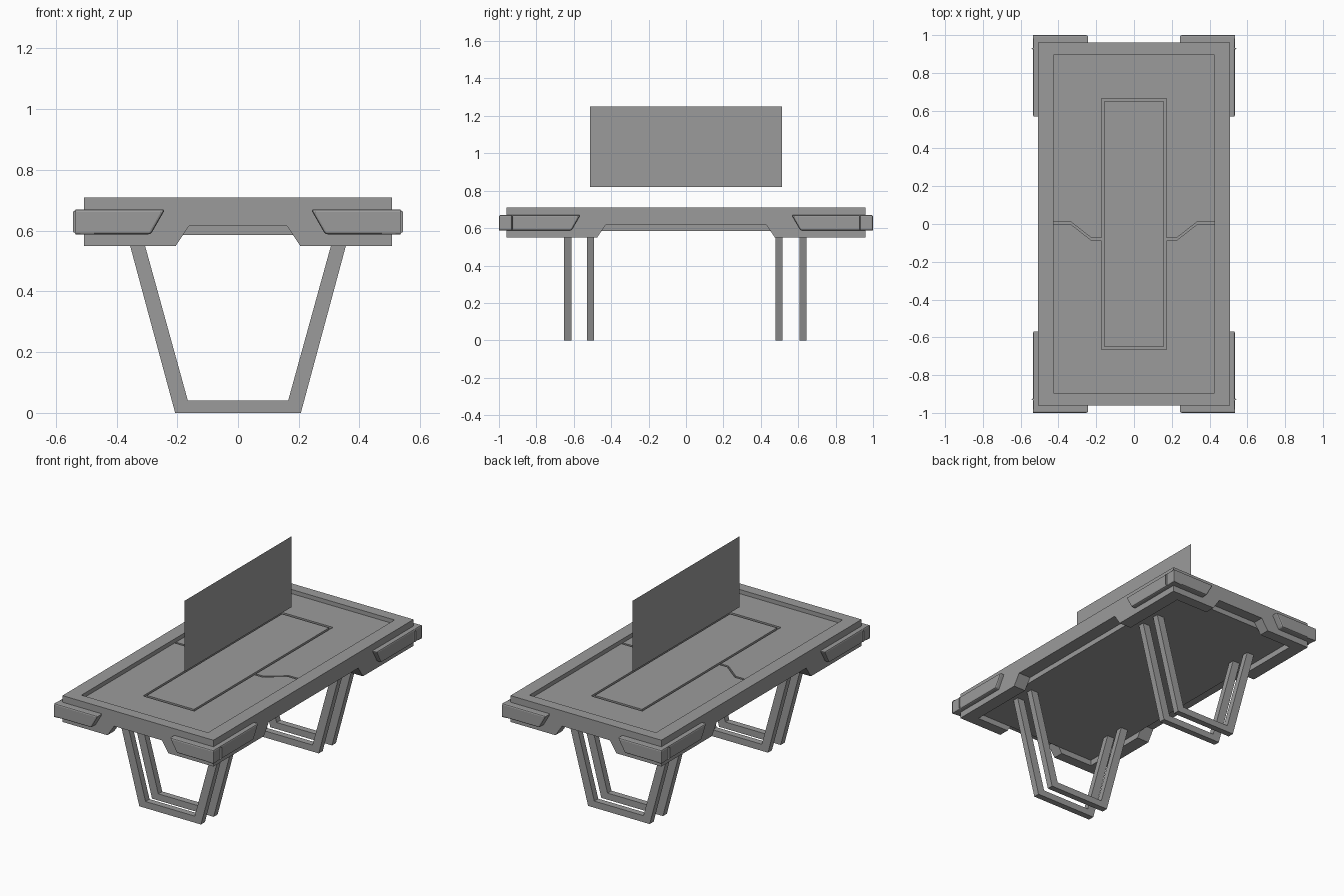
import bpy, bmesh
from mathutils import Vector

cube = bpy.data.objects.get("Cube")
if cube:
    bpy.data.objects.remove(cube, do_unlink=True)

grey = bpy.data.materials.new("plain grey")
grey.use_nodes = True
colour = (0.33, 0.33, 0.33, 1)
grey.diffuse_color = colour
grey.node_tree.nodes["Principled BSDF"].inputs["Base Color"].default_value = colour

AXES = {"x": lambda a, b, d: (d, a, b),
        "y": lambda a, b, d: (a, d, b),
        "z": lambda a, b, d: (a, b, d)}


def prism(name, points, axis, start, end):
    """Extrude a flat outline along an axis."""
    bm = bmesh.new()
    place = AXES[axis]
    face = bm.faces.new([bm.verts.new(place(a, b, start)) for a, b in points])
    if end != start:
        out = bmesh.ops.extrude_face_region(bm, geom=[face])
        verts = [g for g in out["geom"] if isinstance(g, bmesh.types.BMVert)]
        bmesh.ops.translate(bm, verts=verts, vec=Vector(place(0, 0, end - start)))
        bmesh.ops.recalc_face_normals(bm, faces=bm.faces)
    mesh = bpy.data.meshes.new(name)
    bm.to_mesh(mesh)
    bm.free()
    mesh.materials.append(grey)
    obj = bpy.data.objects.new(name, mesh)
    bpy.context.collection.objects.link(obj)
    return obj


def rect(a, b):
    return [(-a, -b), (a, -b), (a, b), (-a, b)]


def apply_modifier(obj, mod):
    bpy.context.view_layer.objects.active = obj
    bpy.ops.object.modifier_apply(modifier=mod.name)


def boolean(obj, tool, operation="DIFFERENCE"):
    mod = obj.modifiers.new("cut", "BOOLEAN")
    mod.operation = operation
    mod.solver = "EXACT"
    mod.object = tool
    apply_modifier(obj, mod)
    bpy.data.objects.remove(tool, do_unlink=True)


# Table rim: a hollow frame with a sloped notch under every side
HALF_X, HALF_Y, BOTTOM, TOP = 0.507, 0.96, 0.55, 0.71
IN_X, IN_Y = 0.425, 0.895
rim = prism("table_rim", rect(HALF_X, HALF_Y), "z", BOTTOM, TOP)
boolean(rim, prism("cutter", rect(IN_X, IN_Y), "z", 0.4, 0.9))


def notch(wide, narrow):
    step = wide - narrow
    return [(-wide - step, 0.483), (wide + step, 0.483), (narrow, 0.617), (-narrow, 0.617)]


boolean(rim, prism("cutter", notch(0.205, 0.16), "y", -1.2, 1.2))
boolean(rim, prism("cutter", notch(0.475, 0.43), "x", -0.8, 0.8))

# Table panel with a groove around the centre plate and a bent seam each side
FLOOR = 0.685
panel = prism("table_panel", rect(IN_X, IN_Y), "z", 0.585, FLOOR)
boolean(panel, prism("cutter", rect(0.172, 0.665), "z", FLOOR - 0.012, 0.8))
for side in (-1, 1):
    path = [(0.435, 0.012), (0.335, 0.012), (0.225, -0.074), (0.16, -0.074)]
    outline = path + [(x, y - 0.013) for x, y in reversed(path)]
    outline = [(side * x, y) for x, y in outline]
    boolean(panel, prism("cutter", outline, "z", FLOOR - 0.012, 0.8))
prism("centre_plate", rect(0.158, 0.648), "z", 0.665, FLOOR)

# Corner bumpers: two slanted-end bars joined into an L, then bevelled
LOW, HIGH = 0.588, 0.67
for sx, x_name in ((-1, "right"), (1, "left")):
    for sy, y_name in ((-1, "front"), (1, "back")):
        def bar(outer, low_end, high_end, sign):
            return [(sign * outer, LOW), (sign * outer, HIGH),
                    (sign * high_end, HIGH), (sign * low_end, LOW)]
        bumper = prism(f"{y_name}_{x_name}_bumper", bar(0.535, 0.287, 0.24, sx),
                       "y", sy * 0.93, sy)
        boolean(bumper, prism("cutter", bar(1.0, 0.612, 0.565, sy),
                              "x", sx * 0.475, sx * 0.535), "UNION")
        mod = bumper.modifiers.new("soft_edges", "BEVEL")
        mod.width = 0.008
        mod.segments = 2
        mod.limit_method = "ANGLE"
        apply_modifier(bumper, mod)

# Legs: two pairs of tapered loops
half = [(0.165, 0.04), (0.317, 0.59), (0.366, 0.59), (0.207, 0)]
loop = half + [(-x, z) for x, z in reversed(half)]
for name, y in (("front_outer", -0.632), ("front_inner", -0.51),
                ("back_inner", 0.498), ("back_outer", 0.625)):
    prism(f"{name}_leg", loop, "y", y - 0.019, y + 0.019)

# Floating upright screen
prism("screen", [(-0.512, 0.82), (0.512, 0.82), (0.512, 1.25), (-0.512, 1.25)], "x", 0, 0)
